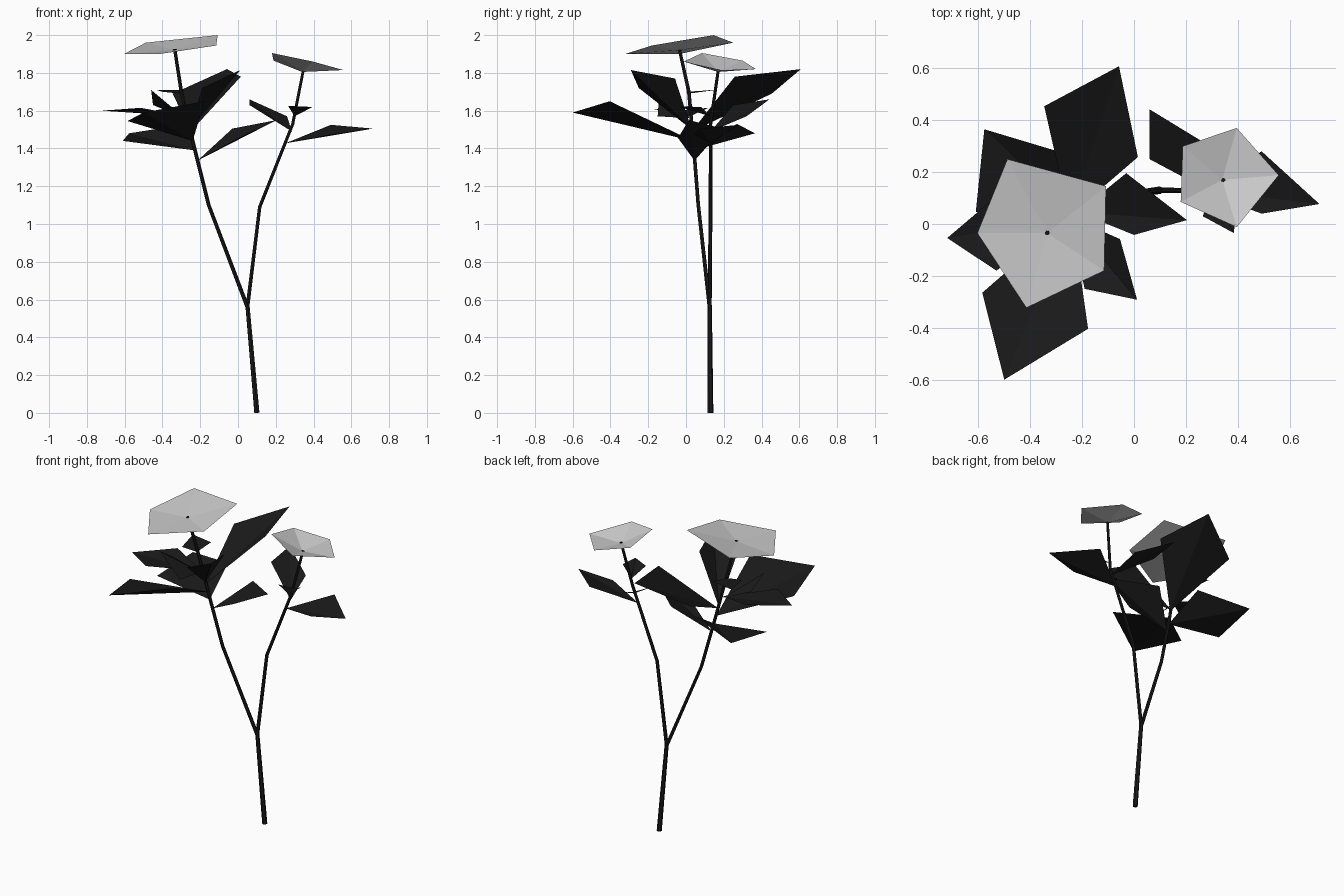
import bpy


def material(name, c):
    m = bpy.data.materials.new(name)
    m.diffuse_color = (c, c, c, 1)
    return m


DARK = material("dark_foliage", 0.01)


def stem(name, pts):
    """Tapered low-poly tube through (x, y, z, radius) points."""
    cu = bpy.data.curves.new(name, 'CURVE')
    cu.dimensions = '3D'
    cu.bevel_depth = 1.0
    cu.bevel_resolution = 1
    cu.use_fill_caps = True
    sp = cu.splines.new('POLY')
    sp.points.add(len(pts) - 1)
    for p, (x, y, z, r) in zip(sp.points, pts):
        p.co = (x, y, z, 1)
        p.radius = r
    sp.use_smooth = False
    cu.materials.append(DARK)
    ob = bpy.data.objects.new(name, cu)
    bpy.context.collection.objects.link(ob)


def sheet(name, verts, faces, mat=None):
    me = bpy.data.meshes.new(name)
    me.from_pydata(verts, [], faces)
    if mat:
        me.materials.append(mat)
    ob = bpy.data.objects.new(name, me)
    bpy.context.collection.objects.link(ob)


def leaf(name, base, side_a, tip, side_b):
    """Kite leaf folded along its midrib."""
    sheet(name, [base, side_a, tip, side_b], [(0, 1, 2), (0, 2, 3)], DARK)


def flower(name, centre, rim):
    """Shallow five-sided dish."""
    n = len(rim)
    sheet(name, [centre] + rim, [(0, 1 + i, 1 + (i + 1) % n) for i in range(n)])


# Trunk and the two branches
stem("trunk", [(.10, .13, 0, .015), (.05, .125, .57, .012)])
stem("left_branch", [(.05, .125, .56, .011), (-.155, .065, 1.10, .010),
                     (-.235, .04, 1.42, .010), (-.30, .015, 1.70, .010),
                     (-.335, -.035, 1.925, .009)])
stem("right_branch", [(.05, .125, .56, .011), (.115, .13, 1.09, .010),
                      (.29, .13, 1.53, .009), (.345, .17, 1.81, .008)])

# Left cluster of leaves, from the lowest upwards
left_leaves = [
    ((-.215, .045, 1.335), (0, -.042, 1.455), (.204, .015, 1.55), (-.03, .196, 1.505)),
    ((-.23, .04, 1.39), (-.26, .27, 1.53), (-.577, .365, 1.48), (-.61, .046, 1.44)),
    ((-.24, .035, 1.44), (-.585, -.265, 1.545), (-.50, -.60, 1.59), (-.177, -.404, 1.65)),
    ((-.25, .03, 1.49), (.015, .258, 1.78), (-.058, .608, 1.82), (-.346, .454, 1.69)),
    ((-.275, .02, 1.57), (-.515, .12, 1.615), (-.72, -.054, 1.60), (-.53, -.18, 1.61)),
    ((-.255, .03, 1.50), (-.19, -.25, 1.72), (.012, -.292, 1.815), (-.054, -.058, 1.77)),
    ((-.28, .02, 1.56), (-.45, -.02, 1.63), (-.46, -.14, 1.71), (-.31, -.15, 1.57)),
    ((-.30, .01, 1.69), (-.285, .132, 1.71), (-.434, .16, 1.71), (-.40, 0, 1.70)),
]
for i, pts in enumerate(left_leaves):
    leaf(f"left_leaf_{i + 1}", *pts)

# Right cluster of leaves
right_leaves = [
    ((.25, .13, 1.427), (.492, .04, 1.475), (.715, .077, 1.505), (.492, .28, 1.525)),
    ((.285, .13, 1.49), (.26, .32, 1.57), (.06, .442, 1.66), (.06, .25, 1.63)),
    ((.30, .13, 1.57), (.265, .03, 1.625), (.385, -.035, 1.62), (.395, .08, 1.62)),
]
for i, pts in enumerate(right_leaves):
    leaf(f"right_leaf_{i + 1}", *pts)

# Flower heads
flower("left_flower", (-.335, -.035, 1.92),
       [(-.488, .25, 1.96), (-.604, -.035, 1.90), (-.415, -.323, 1.90),
        (-.115, -.18, 1.945), (-.108, .146, 2.0)])
flower("right_flower", (.34, .17, 1.805),
       [(.396, .37, 1.82), (.188, .30, 1.865), (.18, .085, 1.905),
        (.396, -.012, 1.86), (.558, .188, 1.815)])
